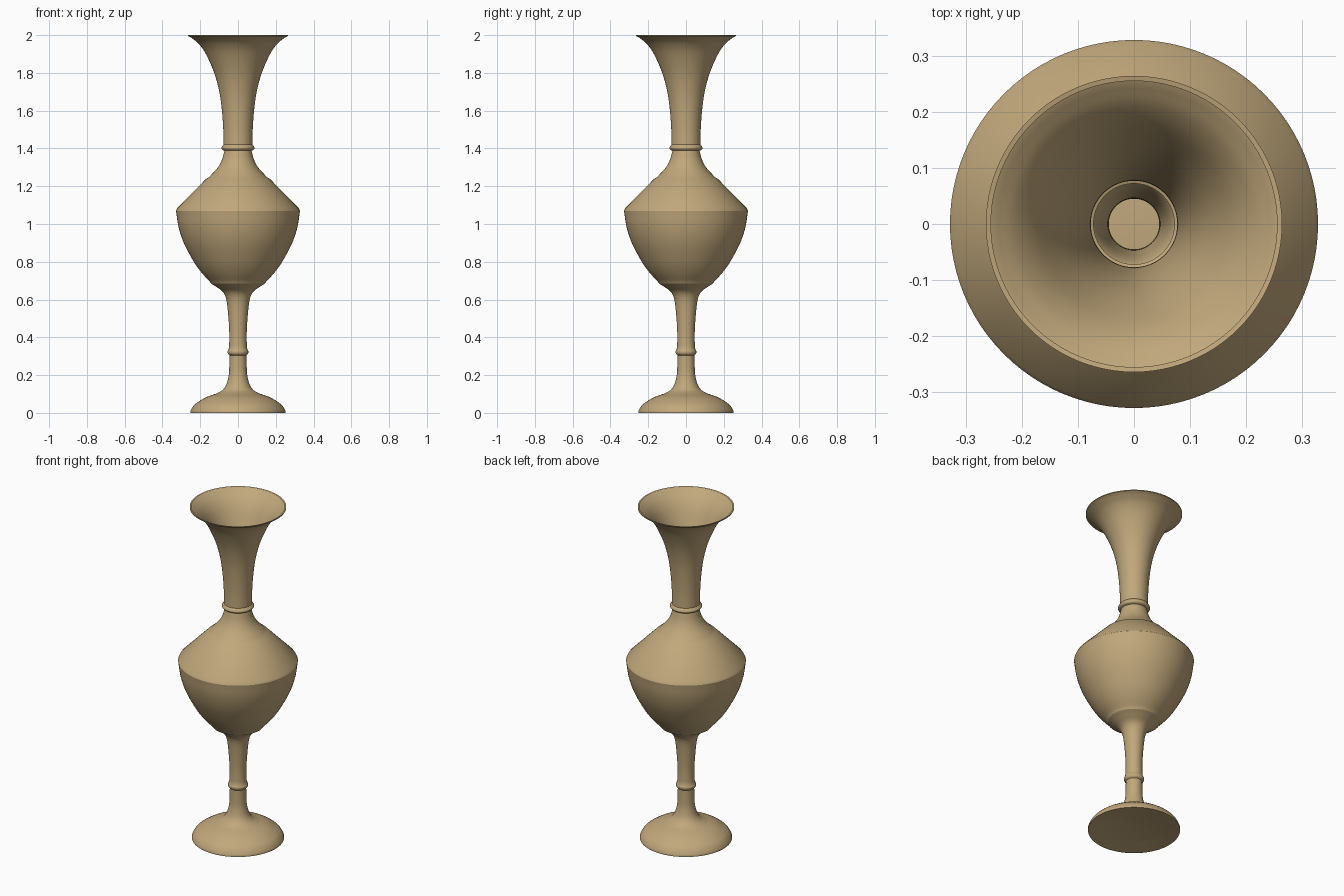
import bpy, bmesh, math
from mathutils import Vector

tan = bpy.data.materials.new("warm_tan")
tan.diffuse_color = (0.53, 0.39, 0.20, 1)
SIDES = 96


def smooth_run(pts, n=5):
    """Catmull-Rom curve through (radius, height) points."""
    p = [Vector(q) for q in pts]
    if len(p) < 3:
        return p
    p = [2 * p[0] - p[1]] + p + [2 * p[-1] - p[-2]]
    out = []
    for i in range(1, len(p) - 2):
        a, b, c, d = p[i - 1:i + 3]
        for k in range(n):
            t = k / n
            out.append(0.5 * (2 * b + (c - a) * t + (2 * a - 5 * b + 4 * c - d) * t ** 2
                              + (3 * b - a - 3 * c + d) * t ** 3))
    return out + [p[-2]]


def lathe(name, *runs):
    """Revolve runs of profile points; runs meet at sharp corners."""
    prof = []
    for run in runs:
        for q in smooth_run(run):
            if not prof or (q - prof[-1]).length > 1e-5:
                prof.append(q)
    bm = bmesh.new()
    rings = []
    for r, z in prof:
        if r < 1e-5:
            rings.append([bm.verts.new((0, 0, z))] * SIDES)
        else:
            rings.append([bm.verts.new((r * math.cos(2 * math.pi * i / SIDES),
                                        r * math.sin(2 * math.pi * i / SIDES), z))
                          for i in range(SIDES)])
    for lo, hi in zip(rings, rings[1:]):
        for i in range(SIDES):
            j = (i + 1) % SIDES
            bm.faces.new(list(dict.fromkeys((lo[i], lo[j], hi[j], hi[i]))))
    me = bpy.data.meshes.new(name)
    bm.to_mesh(me)
    bm.free()
    me.materials.append(tan)
    ob = bpy.data.objects.new(name, me)
    bpy.context.collection.objects.link(ob)
    bpy.ops.object.select_all(action='DESELECT')
    ob.select_set(True)
    bpy.context.view_layer.objects.active = ob
    bpy.ops.object.shade_smooth_by_angle(angle=math.radians(30))
    return ob


# Domed foot with a shallow recess underneath
lathe("foot",
      [(0, 0.02), (0.18, 0.02)],
      [(0.18, 0.02), (0.24, 0)],
      [(0.24, 0), (0.252, 0)],
      [(0.252, 0), (0.252, 0.01)],
      [(0.252, 0.01), (0.241, 0.03), (0.222, 0.05), (0.175, 0.08), (0.128, 0.098)],
      [(0.128, 0.098), (0.115, 0.102)])

# Stem with a small bead
lathe("stem",
      [(0.115, 0.102), (0.083, 0.12), (0.062, 0.15), (0.049, 0.2), (0.046, 0.25), (0.045, 0.305)],
      [(0.045, 0.305), (0.053, 0.313), (0.055, 0.325), (0.050, 0.337), (0.047, 0.35)],
      [(0.047, 0.35), (0.046, 0.42), (0.052, 0.52), (0.062, 0.6), (0.08, 0.64),
       (0.115, 0.667), (0.143, 0.685)])

# Bowl and sloping shoulder
lathe("body",
      [(0.143, 0.685), (0.149, 0.695)],
      [(0.149, 0.695), (0.195, 0.745), (0.237, 0.805), (0.287, 0.9), (0.315, 0.985), (0.328, 1.07)],
      [(0.328, 1.07), (0.322, 1.083)],
      [(0.322, 1.083), (0.17, 1.238)],
      [(0.17, 1.238), (0.155, 1.247)],
      [(0.155, 1.247), (0.11, 1.295), (0.085, 1.34), (0.072, 1.388)])

# Collar bead
lathe("neck_ring",
      [(0.072, 1.388), (0.083, 1.393), (0.088, 1.403), (0.083, 1.413), (0.077, 1.42)])

# Flared neck and mouth
lathe("neck",
      [(0.077, 1.42), (0.078, 1.5), (0.085, 1.6), (0.099, 1.7), (0.126, 1.8),
       (0.17, 1.9), (0.209, 1.955), (0.25, 1.988)],
      [(0.25, 1.988), (0.264, 1.995)],
      [(0.264, 1.995), (0.264, 2.0)],
      [(0.264, 2.0), (0.255, 1.998)])
